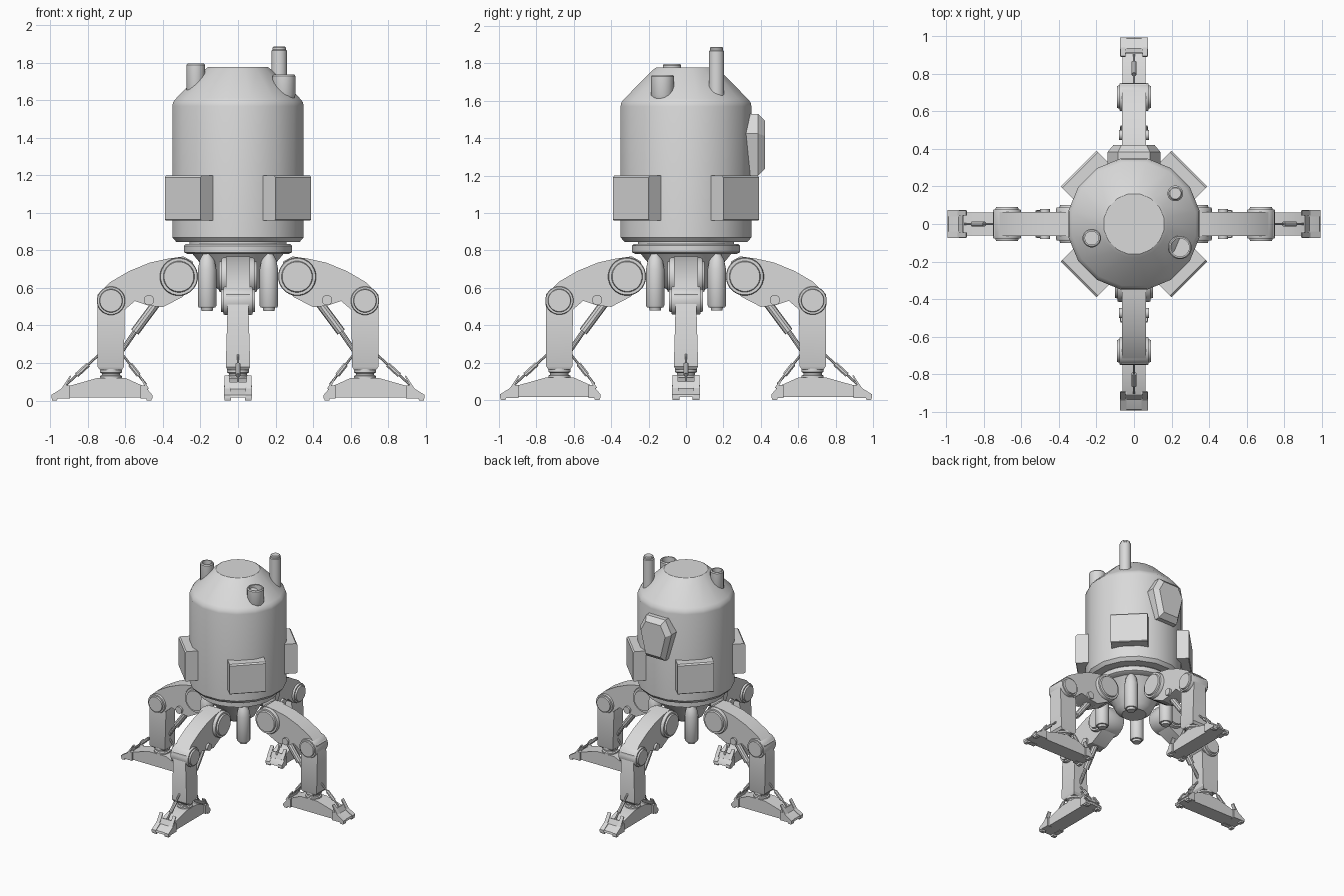
import bpy, bmesh, math
from mathutils import Matrix, Vector

if "Cube" in bpy.data.objects:
    bpy.data.objects.remove(bpy.data.objects["Cube"])

grey = bpy.data.materials.new("light_grey")
grey.diffuse_color = (0.7, 0.7, 0.7, 1)
grey.use_nodes = True
grey.node_tree.nodes["Principled BSDF"].inputs["Base Color"].default_value = grey.diffuse_color
IDENT = Matrix.Identity(4)


def loft(name, loops, mat=IDENT, sharp=32):
    """Skin a stack of equal-length loops, cap both ends, keep sharp edges."""
    bm = bmesh.new()
    rings = [[bm.verts.new(p) for p in loop] for loop in loops]
    n = len(rings[0])
    for a, b in zip(rings, rings[1:]):
        for i in range(n):
            j = (i + 1) % n
            bm.faces.new((a[i], a[j], b[j], b[i]))
    bm.faces.new(rings[0])
    bm.faces.new(rings[-1])
    bmesh.ops.recalc_face_normals(bm, faces=bm.faces)
    for f in bm.faces:
        f.smooth = True
    for e in bm.edges:
        e.smooth = e.calc_face_angle(0) < math.radians(sharp)
    me = bpy.data.meshes.new(name)
    bm.to_mesh(me)
    bm.free()
    me.materials.append(grey)
    ob = bpy.data.objects.new(name, me)
    ob.matrix_world = mat
    bpy.context.collection.objects.link(ob)
    return ob


def lathe(name, profile, mat=IDENT, n=16):
    """Revolve (radius, height) points around z."""
    ang = [2 * math.pi * (i + 0.5) / n for i in range(n)]
    return loft(name, [[(r * math.cos(a), r * math.sin(a), z) for a in ang]
                       for r, z in profile], mat)


def prism(name, pts, w, mat=IDENT, y=0.0, sharp=32):
    """Extrude an (x, z) outline to half width w around y."""
    return loft(name, [[(x, y + s * w, z) for x, z in pts] for s in (-1, 1)], mat, sharp)


def rod(name, a, b, r, mat=IDENT, n=10):
    a, b = Vector(a), Vector(b)
    d = b - a
    m = mat @ Matrix.Translation(a) @ d.to_track_quat('Z', 'Y').to_matrix().to_4x4()
    return lathe(name, [(r, 0), (r, d.length)], m, n)


def rect(x0, x1, w0, z):
    return [(x0, -w0, z), (x1, -w0, z), (x1, w0, z), (x0, w0, z)]


def at(x, y, z=0):
    return Matrix.Translation((x, y, z))


def turn(deg):
    return Matrix.Rotation(math.radians(deg), 4, 'Z')


# Hull with conical roof
lathe("hull", [(.335, .845), (.357, .87), (.357, 1.57), (.352, 1.592), (.335, 1.612),
               (.18, 1.765), (.163, 1.777)], n=16)
# Turntable and hub under the hull
lathe("neck", [(.26, .82), (.26, .86)], n=24)
lathe("turntable", [(.27, .78), (.29, .79), (.29, .825), (.28, .835)], n=24)
lathe("hub", [(.09, .58), (.13, .61), (.17, .69), (.25, .785)], n=16)

# Roof pipes
for name, x, y, r, z0, z1 in (("wide_pipe", .245, -.125, .063, 1.6, 1.737),
                              ("short_pipe", -.225, -.075, .05, 1.62, 1.797)):
    lathe(name, [(r * .8, z0), (r, z0 + .03), (r, z1 - .008), (r - .006, z1), (r - .014, z1),
                 (r - .014, z1 - .05)], at(x, y))
lathe("tall_pipe", [(.042, 1.6), (.042, 1.865), (.036, 1.87), (.036, 1.882), (.03, 1.888)],
      at(.22, .163))

# Rear hatch
hexa = [(-.085, .165), (.085, .165), (.14, .06), (.085, -.165), (-.085, -.165), (-.14, .06)]
loft("rear_hatch", [[(x * s, y, 1.365 + z * s) for x, z in hexa]
                    for y, s in ((.28, 1), (.385, 1), (.422, .78))], sharp=20)

# Diagonal side panels and thrusters
for k in range(4):
    m = turn(45 + 90 * k)
    prism("side_panel", [(.29, .96), (.412, .96), (.417, .965), (.417, 1.19), (.407, 1.2),
                         (.29, 1.2)], .135, m, sharp=20)
    lathe("thruster", [(.03, .478), (.034, .495), (.044, .495), (.05, .505), (.05, .7),
                       (.04, .75), (.02, .785)], m @ at(.233, 0))

# Leg outlines in (outward, up)
arm = [(.24, .74), (.29, .768), (.38, .755), (.47, .735), (.58, .69), (.68, .632), (.748, .565),
       (.752, .53), (.7, .46), (.62, .47), (.55, .53), (.475, .505), (.40, .498), (.30, .55),
       (.23, .62)]
foot = [(.455, .015), (.995, .015), (.99, .03), (.91, .075), (.75, .12), (.60, .12),
        (.50, .075), (.46, .03)]

for k in range(4):
    m = turn(90 * k)
    side = Matrix.Rotation(math.radians(90), 4, 'X')
    # Curved upper arm and tapered shin
    prism("upper_arm", arm, .063, m)
    loft("shin", [rect(.62, .735, .055, .162), rect(.608, .748, .065, .18),
                  rect(.604, .75, .055, .53), rect(.62, .735, .05, .56)], m)
    # Hip and knee joints with stepped caps
    for name, x, z, r, w in (("hip_joint", .315, .66, .102, .1),
                             ("knee_joint", .677, .532, .076, .09)):
        half = [(r * .78, w), (r * .82, w - .012), (r * .96, w - .012), (r, w - .02)]
        lathe(name, [(a, -h) for a, h in half] + half[::-1], m @ at(x, 0, z) @ side, 24)
    lathe("piston_pin", [(.028, -.08), (.028, .08)], m @ at(.475, 0, .535) @ side, 12)
    # Piston behind the knee
    rod("piston_sleeve", (.42, 0, .54), (.55, 0, .365), .024, m)
    rod("piston_rod", (.54, 0, .38), (.64, 0, .235), .013, m)
    # Ankle
    lathe("ankle", [(.06, .10), (.06, .13), (.05, .135), (.05, .145), (.06, .15), (.06, .17)],
          m @ at(.677, 0))
    # Foot with wider toe ends, raised claws and ground pads
    prism("foot", foot, .06, m)
    for name, x0, x1, d in (("outer", .995, .915, 1), ("inner", .457, .50, -1)):
        for s in (-1, 1):
            prism(name + "_toe", [(x0, .012), (x0, .03), (x1, .08), (x1 - d * .02, .08),
                                  (x1 - d * .02, .012)], .018, m, s * .057)
            prism(name + "_claw", [(x1 + d * .025, .065), (x1 + d * .012, .06),
                                   (x1 - d * .025, .128), (x1 - d * .02, .134)],
                  .014, m, s * .058)
            prism(name + "_pad", [(x0 - d * .005, 0), (x0, .02), (x0 - d * .035, .02),
                                  (x0 - d * .03, 0)], .018, m, s * .054)
        prism(name + "_claw_bar", [(x1 + d * .02, .06), (x1 + d * .012, .055),
                                   (x1 - d * .008, .1), (x1, .1)], .05, m)
    # Thin ankle struts down to both toes
    for name, a, b in (("outer_strut", (.735, 0, .25), (.915, 0, .085)),
                       ("inner_strut", (.62, 0, .25), (.49, 0, .085))):
        a, b = Vector(a), Vector(b)
        rod(name, a, b, .007, m, 8)
        rod(name + "_sleeve", a.lerp(b, .35), a.lerp(b, .7), .014, m, 8)
